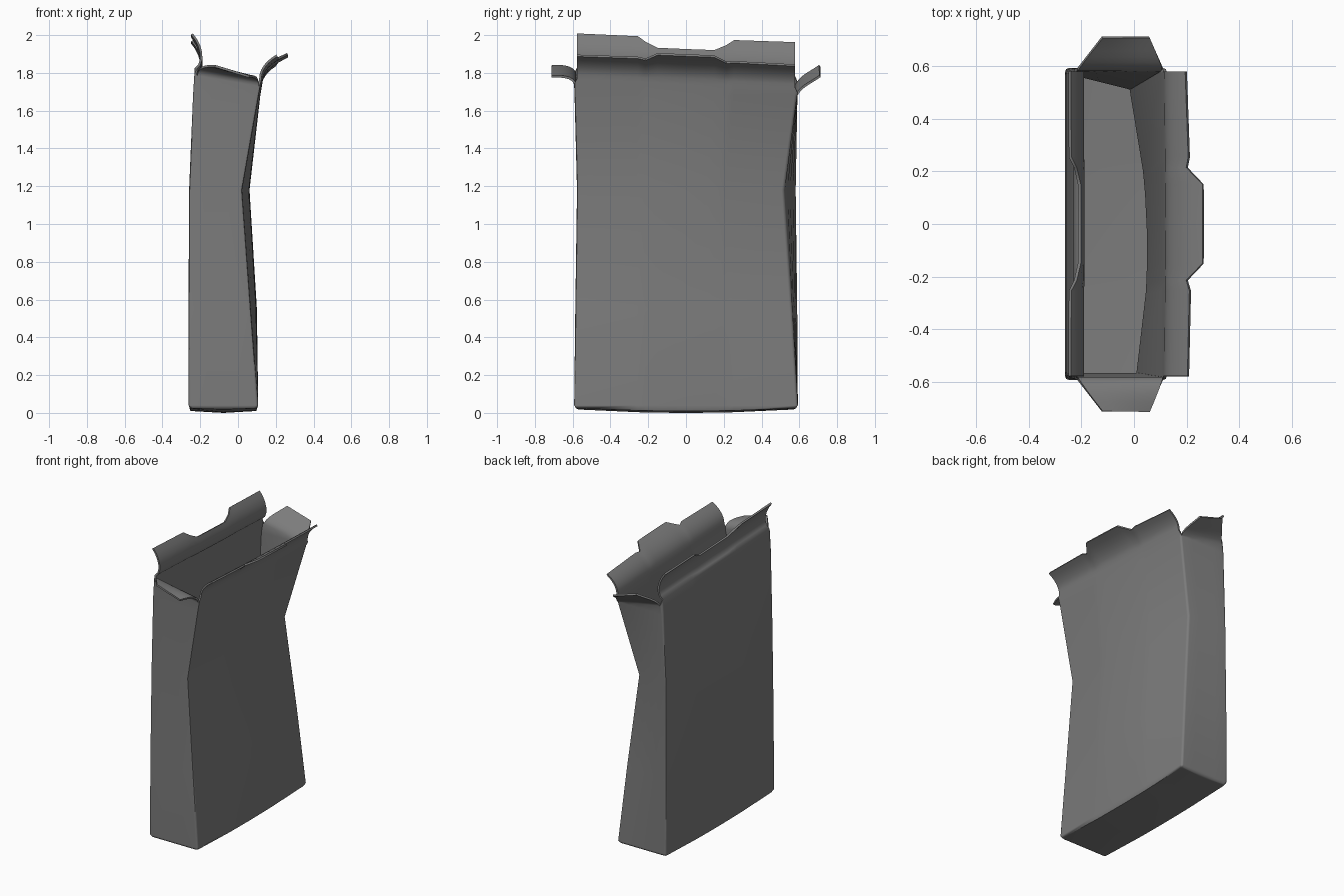
import bpy, bmesh
from mathutils import Vector

cube = bpy.data.objects.get("Cube")
if cube:
    bpy.data.objects.remove(cube, do_unlink=True)

ROUND = 0.014                      # corner rounding of the carton
LONG = [0, .28, .315, .37, .5, .63, .685, .72, 1]
SHORT = [0, .25, .5, .75, 1]


def rim_height(x, y):
    """The open rim leans down towards one side and the back."""
    return 1.775 - .17 * (x + .06) - .04 * y


def side(a, b, fractions, bulge=0.0):
    """Points along one wall, stopping short of the rounded corners."""
    step = (b - a).normalized() * ROUND
    a, b = a + step, b - step
    pts = [a.lerp(b, f) for f in fractions]
    for p, f in zip(pts, fractions):
        p.x += bulge * 4 * f * (1 - f)
    return pts


def ring(z, left, right_front, right_back, bulge, front, back_left, back_right):
    """Four walls of points, counter-clockwise from the front left corner."""
    c = [Vector((left, front, z)), Vector((right_front, front, z)),
         Vector((right_back, back_right, z)), Vector((left, back_left, z))]
    return [side(c[0], c[1], SHORT), side(c[1], c[2], LONG, bulge),
            side(c[2], c[3], SHORT), side(c[3], c[0], LONG)], c


# z, left x, right x at front and back, bulge, front y, back y at left and right
LEVELS = [
    (.025, -.252, .097, .097, 0, -.582, .582, .582),
    (.040, -.261, .107, .107, 0, -.592, .592, .592),
    (.55, -.262, .068, .060, .036, -.586, .590, .562),
    (1.18, -.259, .022, -.004, .052, -.577, .584, .520),
    (1.68, -.238, .110, .114, .006, -.590, .590, .588),
    (1.78, -.229, .124, .124, .004, -.592, .592, .592),
]

bm = bmesh.new()

# Walls with rounded vertical corners
rows = []
for level in LEVELS:
    walls, corners = ring(*level)
    for i, pts in enumerate(walls):
        for p in pts:
            if level is LEVELS[-1]:
                p.z = rim_height(p.x, p.y) - (.04 if i % 2 == 0 else 0)
            elif level is LEVELS[0]:
                p.z -= .015 * (1 - (p.y / .6) ** 2)
    verts, loop = [[bm.verts.new(p) for p in pts] for pts in walls], []
    for i in range(4):
        a, b = walls[i][-1], walls[(i + 1) % 4][0]
        mid = a * .25 + b * .25 + corners[(i + 1) % 4] * .5
        mid.z = (a.z + b.z) / 2
        loop += verts[i] + [bm.verts.new(mid)]
    rows.append((verts, loop))
for (_, low), (_, high) in zip(rows, rows[1:]):
    n = len(low)
    for i in range(n):
        j = (i + 1) % n
        bm.faces.new((low[i], low[j], high[j], high[i]))

# Sagging floor, with a centre line between the two long walls
(front, right, back, left), loop = rows[0]
left = left[::-1]
centre = [bm.verts.new(((r.co.x + l.co.x) / 2, r.co.y, .02 * (r.co.y / .6) ** 2))
          for r, l in zip(right, left)]
for i in range(len(LONG) - 1):
    bm.faces.new((right[i + 1], right[i], centre[i], centre[i + 1]))
    bm.faces.new((centre[i + 1], centre[i], left[i], left[i + 1]))
n = len(loop)
start, stop = loop.index(left[0]), loop.index(right[0])
front_arc = loop[start:] + loop[:stop + 1]
start, stop = loop.index(right[-1]), loop.index(left[-1])
back_arc = loop[start:stop + 1]
for arc, c in ((front_arc, centre[0]), (back_arc, centre[-1])):
    for a, b in zip(arc, arc[1:]):
        bm.faces.new((b, a, c))


def flap(base, outward, c1, c2, end, reach, taper=0.0, shift=0.0):
    """Curl a flap off the rim; reach sets its length at each column."""
    out = Vector(outward)
    c1, c2, end = Vector(c1), Vector(c2), Vector(end)
    middle = (base[0].co + base[-1].co) / 2
    previous, steps = base, 6
    for k in range(1, steps + 1):
        row = []
        for v, r in zip(base, reach):
            u = r * k / steps
            o = 3 * u * (1 - u) ** 2 * c1 + 3 * u * u * (1 - u) * c2 + u ** 3 * end
            p = v.co + out * o.x + Vector((0, 0, o.y))
            amount = o.x / end.x
            p.x += (taper * (middle.x - v.co.x) + shift) * amount if taper else 0
            row.append(bm.verts.new(p))
        for i in range(len(base) - 1):
            bm.faces.new((previous[i], previous[i + 1], row[i + 1], row[i]))
        previous = row


# Closing flaps: tabbed, slotted and two tapered dust flaps
front, right, back, left = rows[-1][0]
flap(right, (1, 0, 0), (0, .06), (.05, .11), (.137, .145),
     [.78, .8, .74, 1, 1, 1, .74, .78, .74])
flap(left, (-1, 0, 0), (-.05, .03), (-.03, .12), (.02, .175),
     [1, .99, .84, .7, .7, .7, .84, .99, 1])
flap(front, (0, -1, 0), (0, .035), (.04, .05), (.12, .045), [1] * 5, .45, .02)
flap(back, (0, 1, 0), (.02, .04), (.07, .06), (.12, .095), [1] * 5, .45, .02)

mesh = bpy.data.meshes.new("open_carton")
bm.to_mesh(mesh)
bm.free()
carton = bpy.data.objects.new("open_carton", mesh)
bpy.context.collection.objects.link(carton)

# Plain grey card
card = bpy.data.materials.new("grey_card")
card.use_nodes = True
card.diffuse_color = (.2, .2, .2, 1)
card.node_tree.nodes["Principled BSDF"].inputs["Base Color"].default_value = (.2, .2, .2, 1)
mesh.materials.append(card)

# Card thickness and soft shading
bpy.context.view_layer.objects.active = carton
carton.select_set(True)
bpy.ops.object.shade_smooth()
solid = carton.modifiers.new("card_thickness", 'SOLIDIFY')
solid.thickness = .012
solid.offset = -1
bpy.ops.object.modifier_apply(modifier=solid.name)
bpy.ops.object.shade_smooth_by_angle(angle=.9)
carton.modifiers.new("even_shading", 'WEIGHTED_NORMAL').keep_sharp = True
